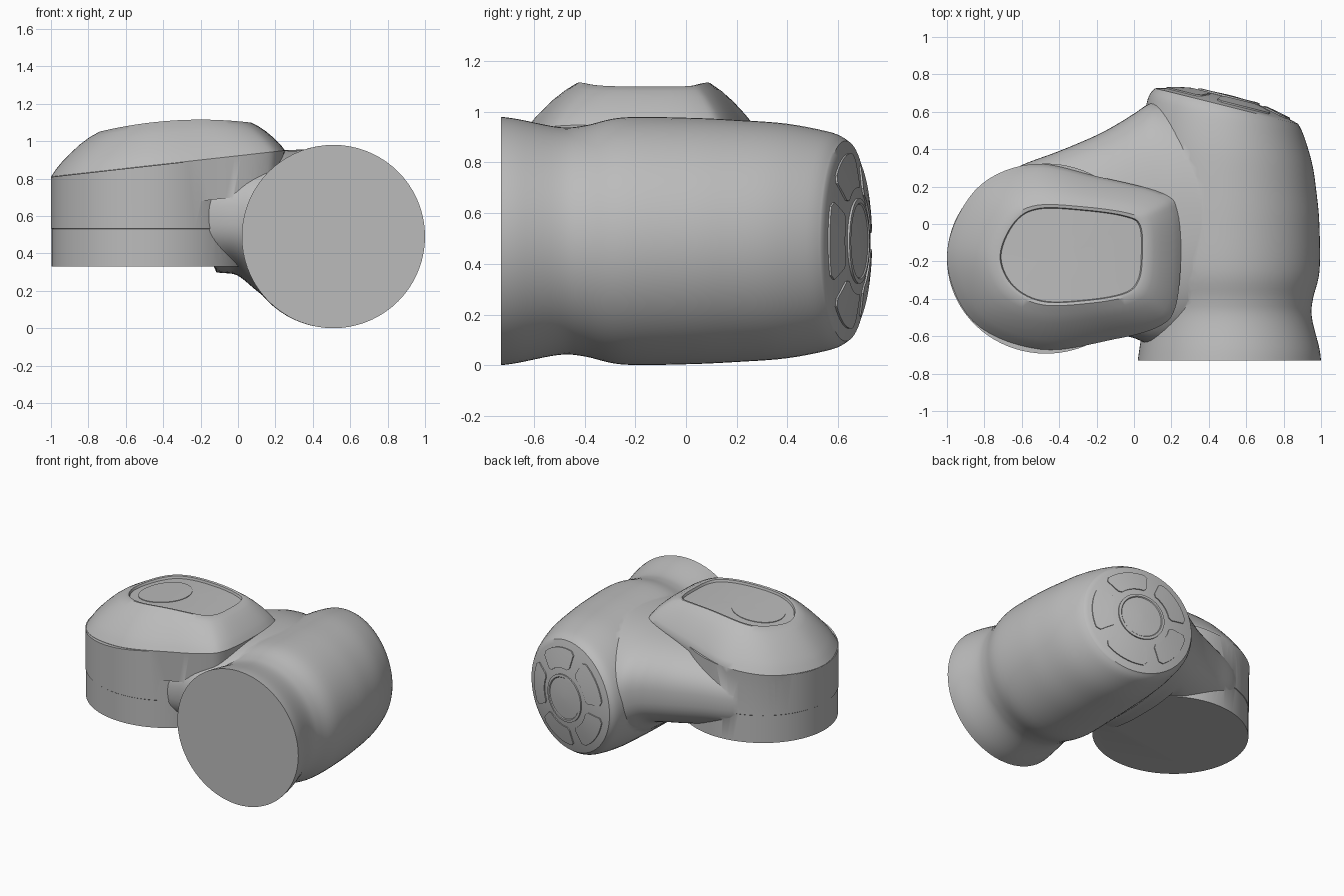
import bpy, bmesh, math
from mathutils import Vector

if "Cube" in bpy.data.objects:
    bpy.data.objects.remove(bpy.data.objects["Cube"])

grey = bpy.data.materials.new("housing_grey")
grey.diffuse_color = (0.5, 0.5, 0.5, 1)
grey.use_nodes = True
grey.node_tree.nodes["Principled BSDF"].inputs["Base Color"].default_value = grey.diffuse_color


def spline(pts, steps, closed=False):
    """Catmull-Rom curve through tuples of any length."""
    n, out = len(pts), []
    get = lambda i: Vector(pts[i % n] if closed else pts[max(0, min(n - 1, i))])
    for i in range(n if closed else n - 1):
        a, b, c, d = (get(i + k) for k in (-1, 0, 1, 2))
        for s in range(steps):
            t = s / steps
            out.append(0.5 * (2 * b + (c - a) * t + (2 * a - 5 * b + 4 * c - d) * t * t
                              + (3 * b - a - 3 * c + d) * t ** 3))
    return out if closed else out + [Vector(pts[-1])]


def loft(name, rings):
    """Closed skin over a row of equal point rings."""
    bm = bmesh.new()
    rows = [[bm.verts.new(p) for p in ring] for ring in rings]
    n = len(rows[0])
    for r0, r1 in zip(rows, rows[1:]):
        for i in range(n):
            j = (i + 1) % n
            bm.faces.new((r0[i], r0[j], r1[j], r1[i]))
    bm.faces.new(rows[0])
    bm.faces.new(rows[-1])
    bmesh.ops.recalc_face_normals(bm, faces=bm.faces)
    mesh = bpy.data.meshes.new(name)
    bm.to_mesh(mesh)
    bm.free()
    mesh.materials.append(grey)
    ob = bpy.data.objects.new(name, mesh)
    bpy.context.collection.objects.link(ob)
    return ob


def smooth(ob, angle=35):
    bpy.ops.object.select_all(action='DESELECT')
    ob.select_set(True)
    bpy.context.view_layer.objects.active = ob
    bpy.ops.object.shade_smooth_by_angle(angle=math.radians(angle))


def angles(n):
    return [2 * math.pi * i / n for i in range(n)]


# Main barrel: sections (x, y, radius, tilt in degrees) along y
def disc(cx, cy, r, tilt, n=72):
    t = math.radians(tilt)
    return [(cx + r * math.cos(a) * math.cos(t), cy - r * math.cos(a) * math.sin(t),
             0.49 + r * math.sin(a)) for a in angles(n)]


barrel = [(0.51, -0.73, 0.49, 0), (0.51, -0.66, 0.48, 0), (0.502, -0.5, 0.449, 0),
          (0.502, -0.4, 0.455, 0), (0.505, -0.25, 0.487, 0), (0.505, 0, 0.486, 0),
          (0.5, 0.2, 0.477, 4), (0.495, 0.4, 0.462, 9), (0.49, 0.57, 0.428, 13),
          (0.495, 0.63, 0.395, 14)]
TILT = math.radians(14)


def end_point(r, a, h):
    """Point on the tilted, slightly domed end of the barrel."""
    d = 0.06 * (1 - (r / 0.395) ** 2) + h
    u = r * math.cos(a)
    return (0.495 + u * math.cos(TILT) + d * math.sin(TILT),
            0.63 - u * math.sin(TILT) + d * math.cos(TILT), 0.49 + r * math.sin(a))


rings = [disc(*s) for s in spline(barrel, 5)]
rings += [[end_point(r, a, 0) for a in angles(72)] for r in (0.37, 0.3, 0.2, 0.1, 0.02)]
housing = loft("joint_housing", rings)


# Side pillar with a slanted top and a fine seam step
def slant(x):
    return 0.81 + 0.112 * (x + 1)


def ellipse(s, z):
    pts = [(-0.47 + 0.53 * s * math.cos(a), -0.185 + 0.508 * s * math.sin(a)) for a in angles(80)]
    return [(x, y, slant(x) - 0.002 if z is None else z) for x, y in pts]


pillar = loft("pillar", [ellipse(0.993, 0.33), ellipse(0.993, 0.53), ellipse(1, 0.533),
                         ellipse(1, None)])

# Web blending pillar into barrel: sections (x, y0, y1, z0, z1)
web_sections = [(-0.72, -0.5, 0.24, 0.4, 0.8), (-0.6, -0.58, 0.315, 0.34, 0.84),
                (-0.4, -0.6, 0.39, 0.32, 0.87), (-0.2, -0.595, 0.475, 0.30, 0.895),
                (-0.08, -0.595, 0.54, 0.295, 0.91), (0.0, -0.61, 0.59, 0.28, 0.92),
                (0.1, -0.65, 0.65, 0.2, 0.935), (0.22, -0.66, 0.65, 0.11, 0.95),
                (0.36, -0.62, 0.6, 0.06, 0.955), (0.5, -0.5, 0.5, 0.05, 0.955)]


def web_ring(x, y0, y1, z0, z1):
    ring, e = [], 2 / 2.5
    for a in angles(64):
        c, s = math.cos(a), math.sin(a)
        y = (y0 + y1) / 2 + (y1 - y0) / 2 * math.copysign(abs(c) ** e, c)
        z = (z0 + z1) / 2 + (z1 - z0) / 2 * math.copysign(abs(s) ** e, s)
        ring.append((x, y, max(z, 0.335) if x < -0.13 else z))
    return ring


web = loft("web", [web_ring(*s) for s in spline(web_sections, 6)])

# Domed lid: base outline rising to a raised rim around a shallow panel
base = spline([(0.25, -0.2), (0.235, 0.06), (0.15, 0.165), (-0.2, 0.255), (-0.55, 0.32),
               (-0.85, 0.18), (-1.0, -0.17), (-0.86, -0.52), (-0.5, -0.67), (-0.1, -0.615),
               (0.13, -0.55), (0.22, -0.45)], 7, True)
top = spline([(0.07, -0.17), (0.06, 0.0), (-0.02, 0.055), (-0.25, 0.09), (-0.52, 0.10),
              (-0.66, 0.02), (-0.74, -0.17), (-0.67, -0.34), (-0.5, -0.43), (-0.25, -0.425),
              (-0.03, -0.385), (0.05, -0.31)], 7, True)
mid = Vector((-0.35, -0.17))


def crown(x):
    return 1.115 - 0.22 * (x + 0.2) ** 2


def lid_ring(t, tz):
    pts = [b.lerp(p, t) for b, p in zip(base, top)]
    return [(p.x, p.y, slant(b.x) * (1 - tz) + crown(q.x) * tz) for p, b, q in zip(pts, base, top)]


def panel_ring(s, drop):
    pts = [mid + (p - mid) * s for p in top]
    return [(p.x, p.y, crown(p.x) - drop) for p in pts]


skirt = [mid + (b - mid) * 0.97 for b in base]
rings = [[(p.x, p.y, slant(p.x) - 0.22) for p in skirt]]
rings += [lid_ring(t, tz) for t, tz in ((0, 0), (0.1, 0.16), (0.22, 0.32), (0.4, 0.52),
                                        (0.6, 0.72), (0.8, 0.88), (1, 1))]
rings += [panel_ring(s, d) for s, d in ((0.94, 0.003), (0.925, 0.02), (0.7, 0.02),
                                        (0.45, 0.02), (0.2, 0.02), (0.03, 0.02))]
lid = loft("lid", rings)

# Join the shells into one housing
bpy.context.view_layer.objects.active = housing
for part in (web, pillar, lid):
    mod = housing.modifiers.new("join", 'BOOLEAN')
    mod.operation, mod.solver, mod.object = 'UNION', 'EXACT', part
    bpy.ops.object.modifier_apply(modifier=mod.name)
    bpy.data.objects.remove(part)
smooth(housing)


# Round inlay on the lid panel
def inlay_ring(r, h):
    pts = [(-0.47 + r * math.cos(a), -0.17 + r * math.sin(a)) for a in angles(48)]
    return [(x, y, crown(x) - 0.02 + h) for x, y in pts]


smooth(loft("lid_inlay", [inlay_ring(r, h) for r, h in
                          ((0.18, -0.003), (0.18, 0.004), (0.12, 0.004), (0.06, 0.004),
                           (0.01, 0.004))]))

# Round hub and five curved plates on the barrel end
smooth(loft("end_hub", [[end_point(r, a, h) for a in angles(48)] for r, h in
                        ((0.168, -0.002), (0.168, 0.008), (0.15, 0.008), (0.145, 0.002),
                         (0.08, 0.002), (0.01, 0.002))]))
for k in range(5):
    rings = []
    for i in range(13):
        f = i / 6 - 1
        a = math.radians(72 * k + 28 * f)
        cut = 0.02 if abs(f) > 0.99 else 0
        r0, r1 = 0.21 + cut, 0.345 - cut
        rings.append([end_point(r, a, h) for r, h in
                      ((r0, -0.002), (r0, 0.007), ((r0 + r1) / 2, 0.007), (r1, 0.007),
                       (r1, -0.002))])
    smooth(loft(f"end_plate_{k + 1}", rings))
